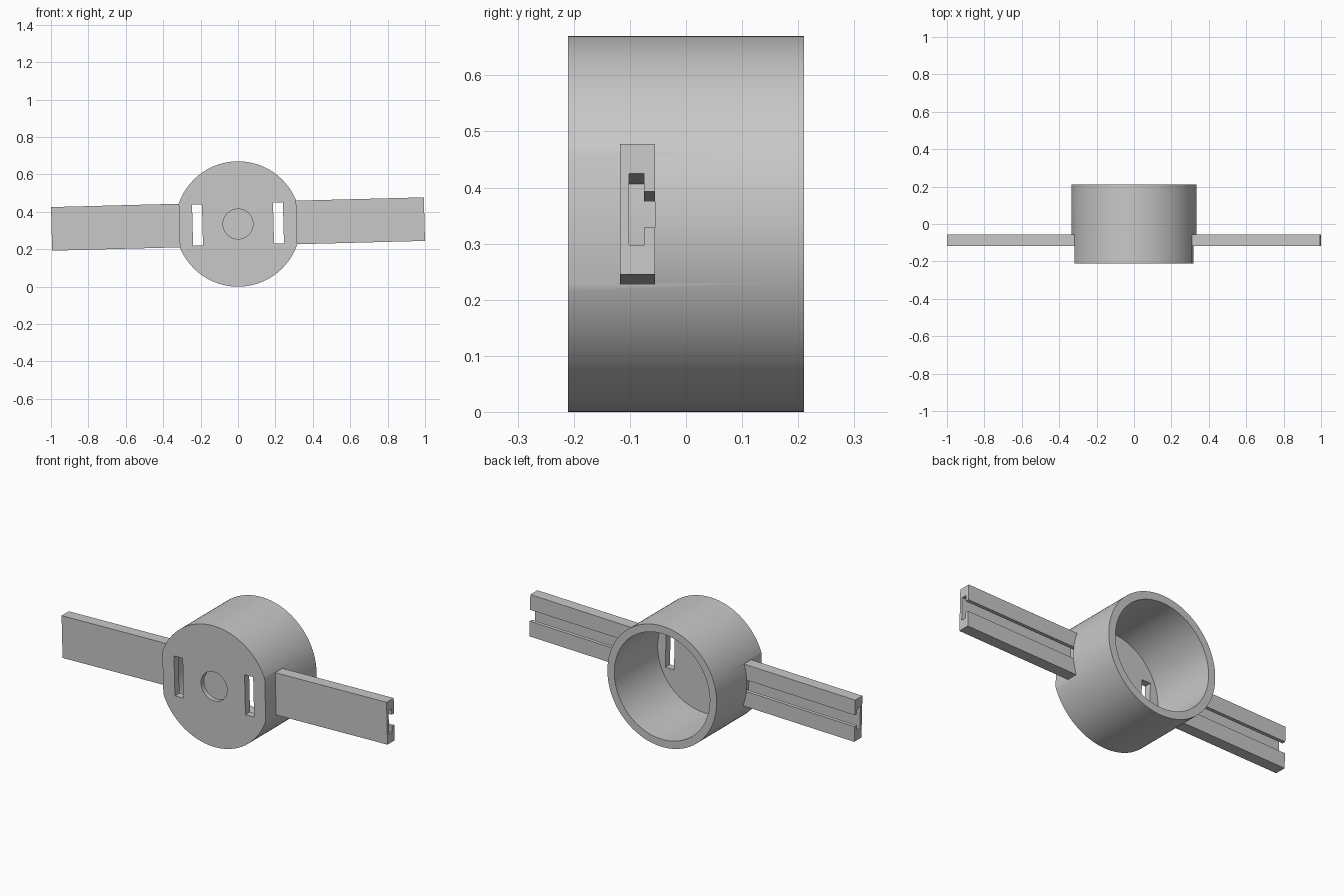
import bpy
import bmesh
import math
from mathutils import Matrix

cube = bpy.data.objects.get("Cube")
if cube:
    bpy.data.objects.remove(cube, do_unlink=True)

RADIUS, INNER, BACK = 0.335, 0.293, 0.21
FLOOR = 0.04                      # thickness of the front plate
ARM_FRONT, ARM_BACK = -0.118, -0.055
HALF_H = 0.1165                   # half height of an arm
FLAT = math.sqrt(RADIUS ** 2 - HALF_H ** 2)
TIP = 0.997
# Everything turns slightly around the cup axis
TILT = Matrix.Translation((0, 0, RADIUS)) @ Matrix.Rotation(math.radians(-1.5), 4, 'Y')

grey = bpy.data.materials.new("plain grey")
grey.use_nodes = True
grey.diffuse_color = (0.58, 0.58, 0.58, 1)
grey.node_tree.nodes["Principled BSDF"].inputs["Base Color"].default_value = grey.diffuse_color


def make_object(name, bm):
    bmesh.ops.recalc_face_normals(bm, faces=bm.faces)
    mesh = bpy.data.meshes.new(name)
    bm.to_mesh(mesh)
    bm.free()
    mesh.materials.append(grey)
    obj = bpy.data.objects.new(name, mesh)
    bpy.context.collection.objects.link(obj)
    return obj


def cylinder(name, radius, y0, y1, segments=128):
    bm = bmesh.new()
    place = Matrix.Translation((0, (y0 + y1) / 2, 0)) @ Matrix.Rotation(math.pi / 2, 4, 'X')
    bmesh.ops.create_cone(bm, cap_ends=True, segments=segments, radius1=radius,
                          radius2=radius, depth=y1 - y0, matrix=place)
    return make_object(name, bm)


def box(name, x, y, z):
    bm = bmesh.new()
    mid = [(a + b) / 2 for a, b in (x, y, z)]
    size = [b - a for a, b in (x, y, z)]
    bmesh.ops.create_cube(bm, size=1, matrix=Matrix.Translation(mid) @ Matrix.Diagonal((*size, 1)))
    return make_object(name, bm)


def extrude_profile(name, points, x0, x1):
    bm = bmesh.new()
    face = bm.faces.new([bm.verts.new((x0, y, z)) for y, z in points])
    out = bmesh.ops.extrude_face_region(bm, geom=[face])["geom"]
    verts = [v for v in out if isinstance(v, bmesh.types.BMVert)]
    bmesh.ops.translate(bm, verts=verts, vec=(x1 - x0, 0, 0))
    return make_object(name, bm)


def cut(target, cutter):
    cutter.hide_render = True
    mod = target.modifiers.new("cut", 'BOOLEAN')
    mod.operation = 'DIFFERENCE'
    mod.solver = 'EXACT'
    mod.object = cutter
    bpy.context.view_layer.objects.active = target
    bpy.ops.object.modifier_apply(modifier=mod.name)
    bpy.data.objects.remove(cutter, do_unlink=True)


# Round cup, open at the back
cup = cylinder("cup", RADIUS, -BACK, BACK)
cut(cup, cylinder("hollow_cutter", INNER, FLOOR - BACK, BACK + 0.1))

# Shallow round recess in the front plate
cut(cup, cylinder("recess_cutter", 0.08, -BACK - 0.1, -BACK + 0.025, 64))

# Side flats for the arms, and upright slots through the plate
for side in (-1, 1):
    cut(cup, box("flat_cutter", sorted((side * FLAT, side * 0.5)),
                 (-BACK - 0.1, ARM_BACK), (-0.3, 0.3)))
    cut(cup, box("slot_cutter", sorted((side * 0.19, side * 0.243)),
                 (-BACK - 0.1, FLOOR - BACK + 0.03), (-0.11, 0.11)))

# Arms with a T-shaped channel open to the back
half = [(ARM_FRONT, HALF_H), (ARM_BACK, HALF_H), (ARM_BACK, 0.032),
        (-0.075, 0.032), (-0.075, 0.0635), (-0.102, 0.0635)]
profile = half + [(y, -z) for y, z in reversed(half)]
left_arm = extrude_profile("left_arm", profile, FLAT, TIP)
right_arm = extrude_profile("right_arm", profile, -TIP, -FLAT)

# Tilt the whole part and smooth the round walls
for obj in (cup, left_arm, right_arm):
    obj.data.transform(TILT)
    bpy.ops.object.select_all(action='DESELECT')
    obj.select_set(True)
    bpy.context.view_layer.objects.active = obj
    bpy.ops.object.shade_smooth_by_angle(angle=math.radians(30))
